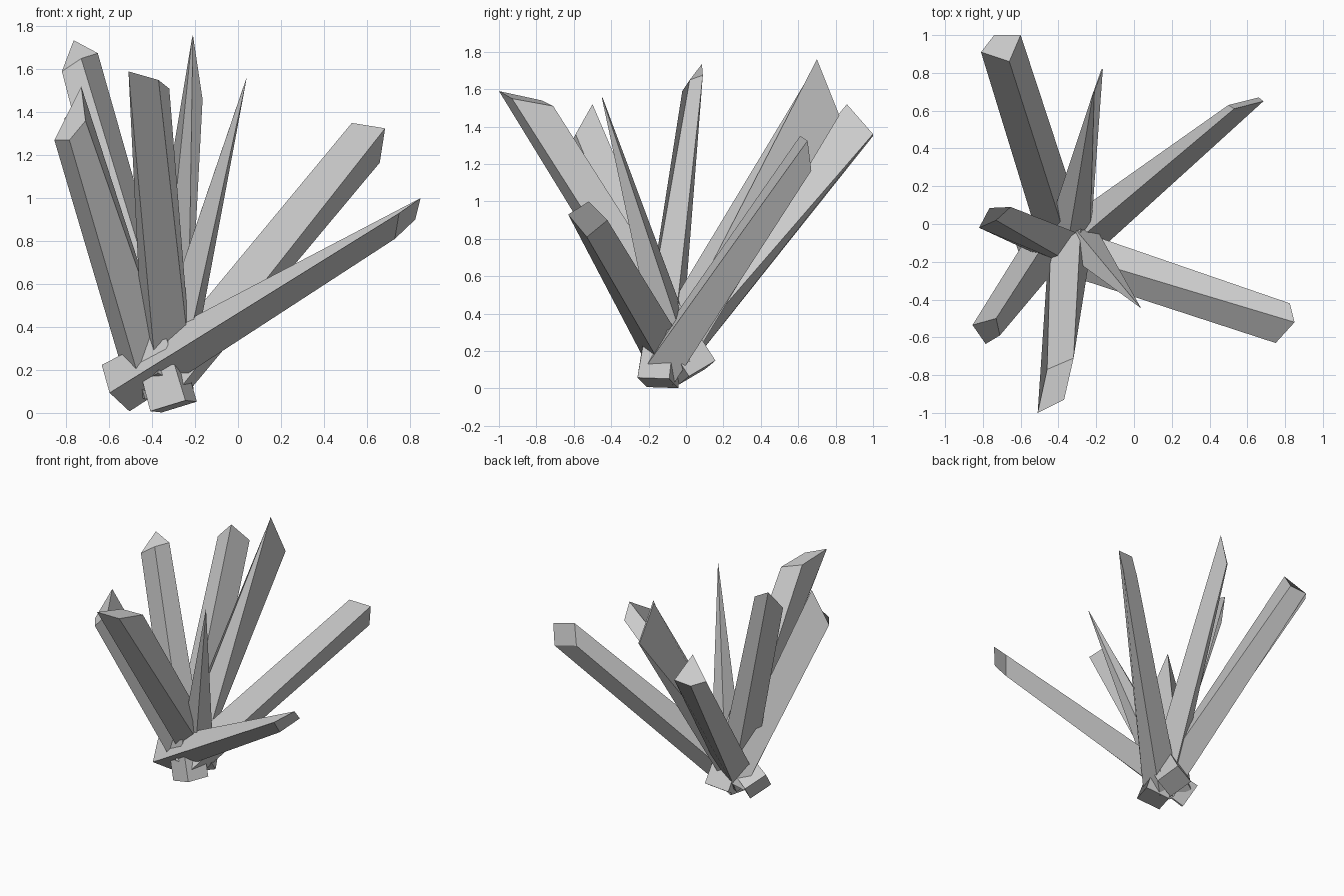
import bpy, bmesh
from mathutils import Vector, Matrix
from math import sqrt, radians

if "Cube" in bpy.data.objects:
    bpy.data.objects.remove(bpy.data.objects["Cube"])

SIDE = 0.178  # width of every square crystal root


def crystal(name, root, tip, twist=0):
    """Four-sided shard: square root across the axis, slanted tip quad."""
    c = Vector(root)
    t = [Vector(p) for p in tip]
    axis = (sum(t, Vector()) / 4 - c).normalized()

    def across(v):
        return (v - axis * v.dot(axis)).normalized()

    # turn the root square to follow the tip corners
    e = across(t[1] - t[0] + t[2] - t[3])
    f = across(t[3] - t[0] + t[2] - t[1])
    turn = Matrix.Rotation(radians(twist), 3, axis)
    u, w = [turn @ d.normalized() * SIDE / sqrt(2) for d in (e + f, e - f)]

    bm = bmesh.new()
    low = [bm.verts.new(p) for p in (c - u, c + w, c + u, c - w)]
    top = [bm.verts.new(p) for p in t]
    bm.faces.new(low[::-1])
    bm.faces.new(top)
    for i in range(4):
        j = (i + 1) % 4
        bm.faces.new((low[i], low[j], top[j], top[i]))
    bmesh.ops.recalc_face_normals(bm, faces=bm.faces)
    me = bpy.data.meshes.new(name)
    bm.to_mesh(me)
    bm.free()
    bpy.context.collection.objects.link(bpy.data.objects.new(name, me))


# blunt shards
crystal("back_left_crystal", (-0.36, -0.13, 0.12),
        [(-0.66, 0.86, 1.52), (-0.81, 0.91, 1.37), (-0.74, 1.0, 1.35), (-0.60, 1.0, 1.36)])
crystal("left_crystal", (-0.30, -0.15, 0.03),
        [(-0.73, 0.02, 1.65), (-0.82, -0.02, 1.59), (-0.765, 0.085, 1.735), (-0.653, 0.09, 1.675)])
crystal("front_left_crystal", (-0.395, -0.03, 0.12),
        [(-0.855, -0.535, 1.27), (-0.785, -0.635, 1.27), (-0.71, -0.59, 1.36), (-0.73, -0.5, 1.52)])
crystal("front_crystal", (-0.32, 0.06, 0.085),
        [(-0.51, -1.0, 1.59), (-0.37, -0.93, 1.55), (-0.32, -0.71, 1.51), (-0.46, -0.77, 1.54)], 22)
crystal("back_right_crystal", (-0.36, -0.13, 0.11),
        [(0.53, 0.61, 1.35), (0.685, 0.65, 1.325), (0.66, 0.67, 1.165), (0.50, 0.63, 1.19)], 10)
crystal("front_right_crystal", (-0.57, -0.07, 0.115),
        [(0.75, -0.63, 0.93), (0.85, -0.52, 1.0), (0.825, -0.42, 0.90), (0.73, -0.53, 0.81)], 22)

# pointed shards
crystal("back_spike", (-0.36, -0.13, 0.12),
        [(-0.21, 0.70, 1.76), (-0.165, 0.82, 1.46), (-0.173, 0.818, 1.46), (-0.215, 0.70, 1.74)], 65)
crystal("front_spike", (-0.34, -0.03, 0.12),
        [(0.04, -0.45, 1.56), (0.037, -0.447, 1.54), (0.033, -0.443, 1.54), (0.036, -0.444, 1.55)])
